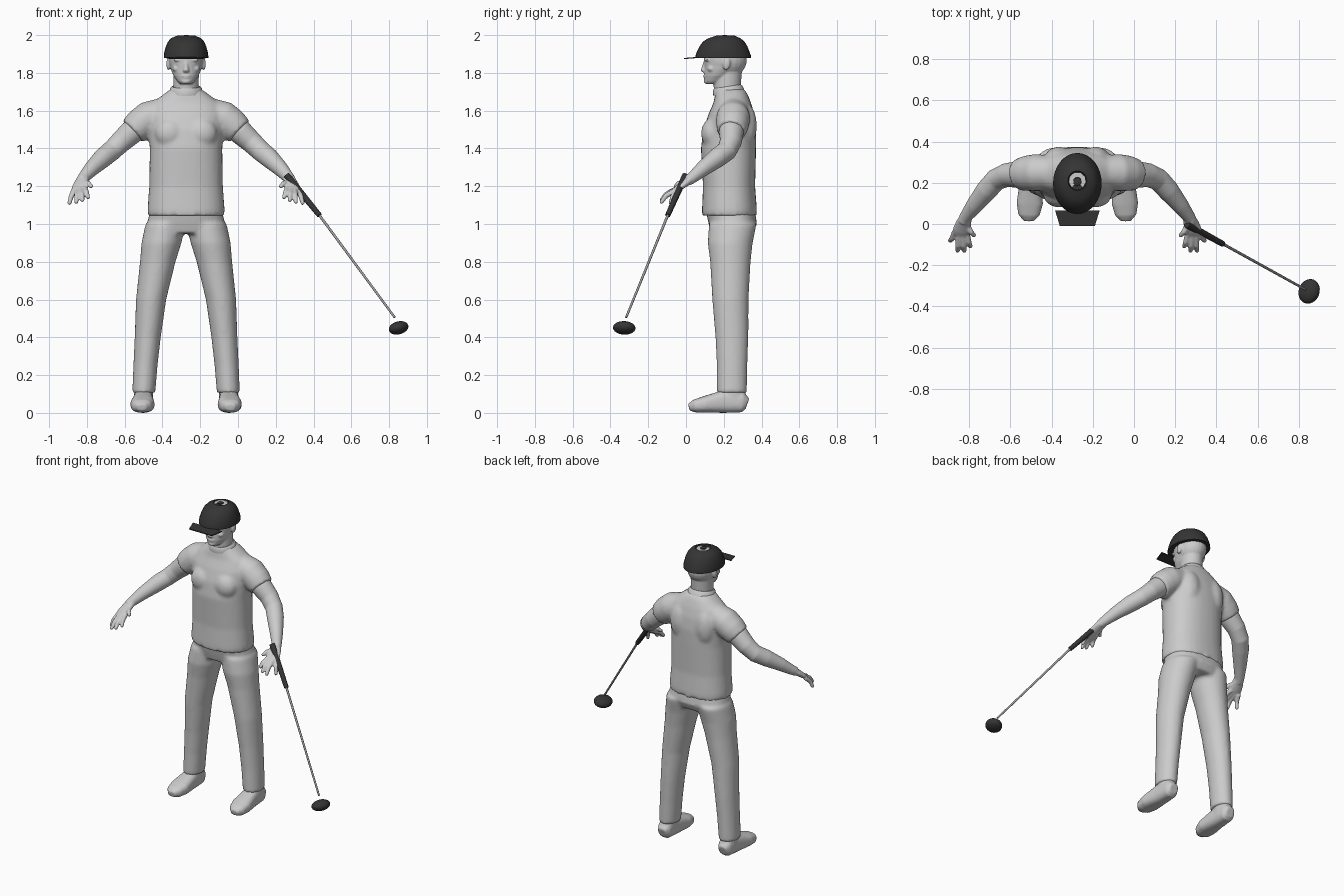
import bpy, bmesh, math
from mathutils import Vector, Matrix

old = bpy.data.objects.get("Cube")
if old:
    bpy.data.objects.remove(old)

CX = -0.275            # body centre line
Z = Vector((0, 0, 1))


def material(name, v):
    m = bpy.data.materials.new(name)
    m.use_nodes = True
    m.diffuse_color = (v, v, v, 1)
    m.node_tree.nodes["Principled BSDF"].inputs["Base Color"].default_value = (v, v, v, 1)
    return m


LIGHT = material("light grey", 0.6)
STEEL = material("steel grey", 0.35)
DARK = material("charcoal", 0.035)


def loft(bm, rows, flat=True, n=32, power=2.0):
    """Skin rings (x, y, z, rx, ry); flat rings lie level, others follow the path."""
    pts = [Vector(r[:3]) for r in rows]
    rings = []
    for i, r in enumerate(rows):
        side, up = Vector((1, 0, 0)), Vector((0, 1, 0))
        if not flat:
            t = (pts[min(i + 1, len(pts) - 1)] - pts[max(i - 1, 0)]).normalized()
            side = t.cross(Z).normalized()
            up = side.cross(t)
        ring = []
        for k in range(n):
            a = math.tau * k / n
            c, s = math.cos(a), math.sin(a)
            c = math.copysign(abs(c) ** (2 / power), c)
            s = math.copysign(abs(s) ** (2 / power), s)
            ring.append(bm.verts.new(pts[i] + side * c * r[3] + up * s * r[-1]))
        rings.append(ring)
    for a, b in zip(rings, rings[1:]):
        for k in range(n):
            bm.faces.new((a[k], a[(k + 1) % n], b[(k + 1) % n], b[k]))
    bm.faces.new(rings[0][::-1])
    bm.faces.new(rings[-1])


def blob(bm, pos, size, rot=None):
    m = Matrix.Translation(pos) @ (rot or Matrix()) @ Matrix.Diagonal((*size, 1))
    bmesh.ops.create_uvsphere(bm, u_segments=24, v_segments=16, radius=1, matrix=m)


def finish(name, bm, mat, voxel=0, smooth=4, body=True, angle=40):
    bmesh.ops.recalc_face_normals(bm, faces=bm.faces)
    me = bpy.data.meshes.new(name)
    bm.to_mesh(me)
    bm.free()
    me.materials.append(mat)
    ob = bpy.data.objects.new(name, me)
    bpy.context.collection.objects.link(ob)
    if body:
        ob.location.x = CX
    if voxel:
        re = ob.modifiers.new("Fuse", 'REMESH')
        re.mode, re.voxel_size, re.use_smooth_shade = 'VOXEL', voxel, True
        sm = ob.modifiers.new("Soften", 'SMOOTH')
        sm.factor, sm.iterations = 0.5, smooth
    else:
        bpy.ops.object.select_all(action='DESELECT')
        ob.select_set(True)
        bpy.context.view_layer.objects.active = ob
        bpy.ops.object.shade_smooth_by_angle(angle=math.radians(angle))
    return ob


def flip(rows, s):
    return [(r[0] * s, *r[1:]) for r in rows]


# Shirt: torso, sleeves, shoulder blades, collar
bm = bmesh.new()
loft(bm, [(0, .23, 1.045, .203, .145), (0, .23, 1.08, .204, .145), (0, .228, 1.2, .195, .138),
          (0, .225, 1.4, .192, .146), (0, .232, 1.5, .2, .14), (0, .24, 1.58, .205, .122),
          (0, .245, 1.64, .18, .1), (0, .24, 1.69, .115, .085), (0, .232, 1.715, .08, .075)], power=2.3)
for s in (1, -1):
    loft(bm, flip([(.08, .25, 1.605, .075), (.2, .25, 1.56, .09), (.245, .246, 1.525, .086),
                   (.283, .24, 1.49, .077)], s), flat=False)
    blob(bm, (.09 * s, .315, 1.52), (.07, .06, .12))
    blob(bm, (.085 * s, .14, 1.48), (.08, .06, .08))
finish("shirt", bm, LIGHT, .011, 5)

bm = bmesh.new()
loft(bm, [(0, .225, 1.69, .09, .084), (0, .222, 1.718, .084, .08), (0, .222, 1.728, .074, .072)])
bmesh.ops.rotate(bm, verts=bm.verts, cent=(0, .22, 1.71), matrix=Matrix.Rotation(.15, 3, 'X'))
finish("collar", bm, LIGHT)

# Trousers
bm = bmesh.new()
loft(bm, [(0, .235, 1.07, .19, .13), (0, .248, 1.0, .207, .128), (0, .243, .95, .19, .11)], power=2.4)
for s in (1, -1):
    loft(bm, flip([(.11, .248, 1.0, .105, .126), (.13, .234, .9, .106, .119), (.15, .235, .8, .094, .107),
                   (.185, .235, .6, .08, .096), (.203, .243, .4, .069, .087), (.215, .244, .25, .064, .081),
                   (.224, .243, .105, .061, .079)], s))
finish("trousers", bm, LIGHT, .011, 5)

for s, label in ((1, "left"), (-1, "right")):
    # Shoe
    bm = bmesh.new()
    loft(bm, flip([(.226, .325, .048, .03, .03), (.226, .3, .057, .046, .054), (.227, .2, .06, .053, .06),
                   (.231, .1, .045, .064, .044), (.235, .045, .036, .052, .034),
                   (.235, .015, .03, .025, .018)], s), flat=False, power=2.6)
    loft(bm, flip([(.226, .25, .04, .05, .07), (.224, .245, .13, .05, .068)], s))
    finish(label + "_shoe", bm, LIGHT, .007, 3)

    # Bare arm
    bm = bmesh.new()
    loft(bm, flip([(.22, .245, 1.545, .065), (.29, .24, 1.485, .065), (.345, .237, 1.435, .058),
                   (.395, .215, 1.387, .054), (.44, .165, 1.35, .052), (.5, .09, 1.293, .041),
                   (.545, .03, 1.243, .03), (.555, .01, 1.23, .028)], s), flat=False)
    # Palm, fingers and thumb
    loft(bm, flip([(.54, .035, 1.248, .029, .026), (.553, 0, 1.222, .038, .022),
                   (.563, -.035, 1.195, .043, .018), (.568, -.055, 1.18, .036, .013)], s), flat=False)
    for base, tip in (((.538, -.04, 1.19), (.517, -.115, 1.135)), ((.557, -.05, 1.184), (.548, -.137, 1.12)),
                      ((.575, -.05, 1.18), (.582, -.137, 1.11)), ((.593, -.035, 1.18), (.62, -.085, 1.103)),
                      ((.54, .005, 1.222), (.497, -.062, 1.195))):
        a, b = Vector(base), Vector(tip)
        mid = a.lerp(b, .55) + Vector((0, -.008, .008))
        loft(bm, flip([(*a, .015), (*mid, .0135), (*a.lerp(b, .93), .011), (*b, .006)], s), flat=False, n=12)
    finish(label + "_arm", bm, LIGHT, .0055, 3)

# Head: neck, jaw, skull and face
bm = bmesh.new()
loft(bm, [(0, .225, 1.67, .072, .072), (0, .218, 1.73, .067, .072), (0, .222, 1.82, .068, .075)])
loft(bm, [(0, .142, 1.742, .032, .036), (0, .15, 1.755, .046, .052), (0, .17, 1.785, .067, .074),
          (0, .193, 1.82, .081, .096), (0, .207, 1.86, .09, .112), (0, .207, 1.9, .092, .113)])
blob(bm, (0, .208, 1.87), (.092, .114, .1))
loft(bm, [(0, .1, 1.803, .016, .012), (0, .093, 1.813, .017, .016), (0, .098, 1.835, .011, .013),
          (0, .104, 1.858, .009, .012)], n=16)
blob(bm, (0, .104, 1.785), (.027, .013, .006))
blob(bm, (0, .106, 1.774), (.022, .013, .006))
blob(bm, (0, .11, 1.755), (.025, .016, .014))
for s in (1, -1):
    blob(bm, (.037 * s, .113, 1.868), (.03, .014, .008))
    blob(bm, (.036 * s, .119, 1.848), (.017, .012, .008))
    blob(bm, (.05 * s, .135, 1.822), (.022, .022, .018))
    blob(bm, (.093 * s, .215, 1.847), (.011, .02, .033), Matrix.Rotation(-.15, 4, 'X'))
finish("head", bm, LIGHT, .005, 3)

# Cap crown with a dished top
bm = bmesh.new()
loft(bm, [(0, .197, 1.878, .118, .148), (0, .197, 1.89, .118, .147), (0, .197, 1.91, .115, .14),
          (0, .198, 1.94, .107, .127), (0, .2, 1.965, .096, .11), (0, .203, 1.983, .08, .086),
          (0, .207, 1.992, .06, .062), (0, .21, 1.998, .046, .048), (0, .21, 1.99, .042, .044)])
finish("cap_crown", bm, DARK)

# Cap brim
bm = bmesh.new()
outline = [(-.108, .065, 1.879), (.108, .065, 1.879), (.085, -.01, 1.873), (-.085, -.01, 1.873)]
face = bm.faces.new([bm.verts.new(p) for p in outline])
ext = bmesh.ops.extrude_face_region(bm, geom=[face])["geom"]
bmesh.ops.translate(bm, verts=[v for v in ext if isinstance(v, bmesh.types.BMVert)], vec=(0, 0, .006))
finish("cap_brim", bm, DARK)

# Open patch and button on top of the cap
bm = bmesh.new()
arc = [math.radians(-50 + 280 * k / 7) for k in range(8)]
pairs = [[bm.verts.new((r * math.cos(a), .21 + r * math.sin(a), 1.993)) for r in (.02, .041)] for a in arc]
for p, q in zip(pairs, pairs[1:]):
    bm.faces.new((p[0], p[1], q[1], q[0]))
finish("cap_opening", bm, LIGHT)
bm = bmesh.new()
loft(bm, [(0, .205, 1.985, .021, .021), (0, .205, 1.997, .019, .019), (0, .205, 2.0, .01, .01)], n=12)
finish("cap_button", bm, DARK)

# Club: grip, shaft and head
top, grip_end, tip = Vector((.258, -.003, 1.258)), Vector((.432, -.097, 1.045)), Vector((.83, -.317, .505))
bm = bmesh.new()
loft(bm, [(*top, .017), (*top.lerp(grip_end, .05), .018), (*grip_end, .014)], flat=False, n=16)
finish("club_grip", bm, DARK, body=False)
bm = bmesh.new()
loft(bm, [(*grip_end, .007), (*tip, .006)], flat=False, n=12)
finish("club_shaft", bm, STEEL, body=False)
bm = bmesh.new()
blob(bm, (.85, -.327, .45), (.052, .061, .034),
     Matrix.Rotation(-.3, 4, 'Y') @ Matrix.Rotation(-.35, 4, 'Z') @ Matrix.Rotation(-.08, 4, 'X'))
finish("club_head", bm, DARK, body=False)
